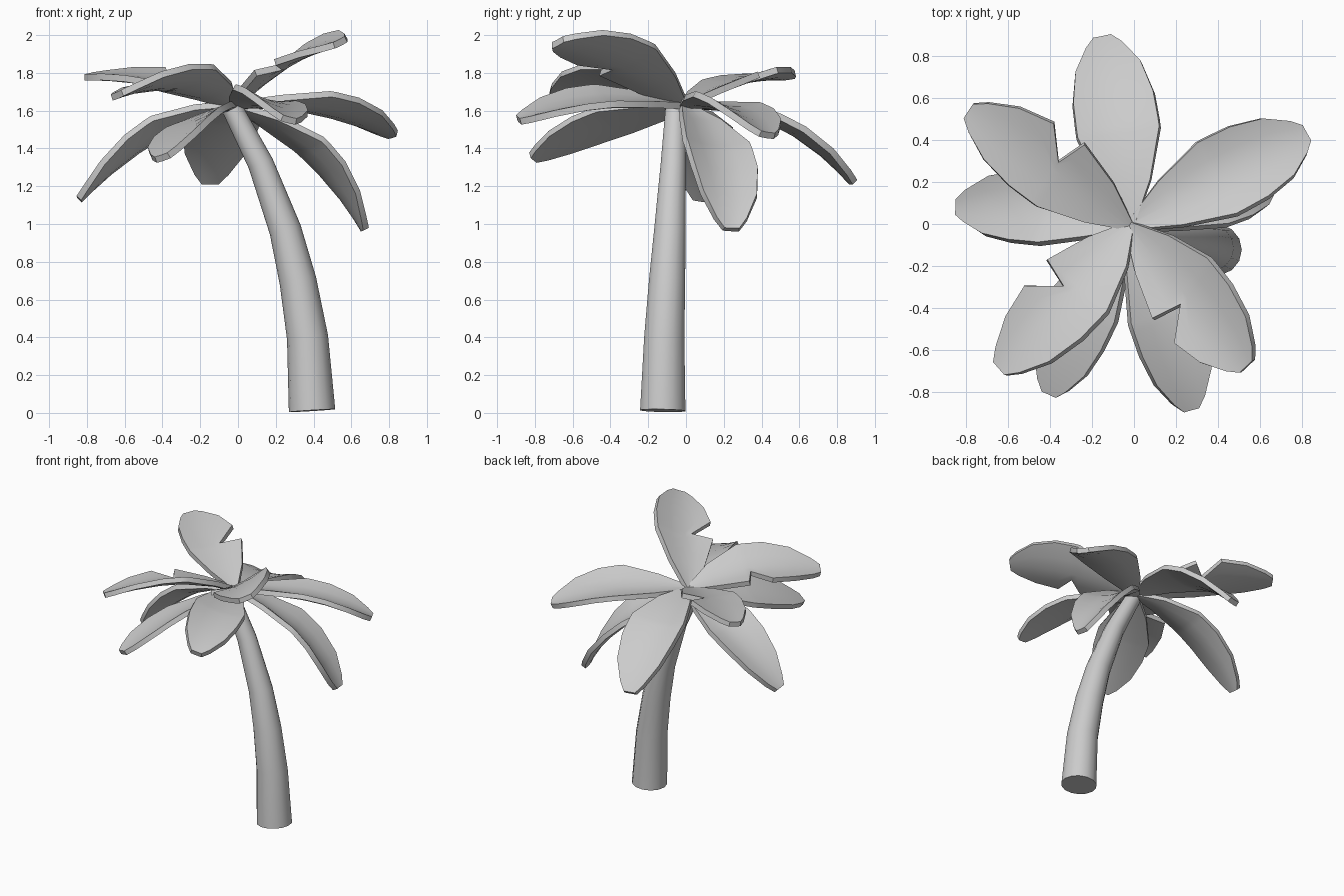
import bpy
from mathutils import Vector
from math import sin, cos, tau, radians

if "Cube" in bpy.data.objects:
    bpy.data.objects.remove(bpy.data.objects["Cube"])


def add_object(name, verts, faces, thickness=0):
    mesh = bpy.data.meshes.new(name)
    mesh.from_pydata(verts, [], faces)
    obj = bpy.data.objects.new(name, mesh)
    bpy.context.collection.objects.link(obj)
    bpy.ops.object.select_all(action='DESELECT')
    bpy.context.view_layer.objects.active = obj
    obj.select_set(True)
    if thickness:
        mod = obj.modifiers.new("thickness", 'SOLIDIFY')
        mod.thickness = thickness
        mod.offset = 0
        bpy.ops.object.modifier_apply(modifier=mod.name)
    bpy.ops.object.shade_smooth_by_angle(angle=radians(35))
    return obj


# Curved, tapering trunk: x, y, z, radius at each ring
path = [(.392, -.123, .012, .123), (.368, -.115, .4, .109), (.317, -.1, .7, .098),
        (.25, -.085, .97, .085), (.12, -.067, 1.32, .068), (-.03, -.055, 1.61, .055)]
SIDES = 14
centers = [Vector(p[:3]) for p in path]
verts, faces = [], []
for i, c in enumerate(centers):
    tangent = (centers[min(i + 1, len(path) - 1)] - centers[max(i - 1, 0)]).normalized()
    u = Vector((0, 1, 0)).cross(tangent).normalized()
    v = tangent.cross(u)
    for k in range(SIDES):
        a = tau * k / SIDES
        verts.append(c + path[i][3] * (u * cos(a) + v * sin(a)))
for i in range(len(path) - 1):
    for k in range(SIDES):
        a, b = i * SIDES + k, i * SIDES + (k + 1) % SIDES
        faces.append((a, b, b + SIDES, a + SIDES))
faces.append(tuple(reversed(range(SIDES))))
faces.append(tuple(range(len(verts) - SIDES, len(verts))))
add_object("trunk", verts, faces)

# Frond outline: position along the spine, half-width factor
OUTLINE = [(0, .12), (.2, .62), (.44, 1), (.485, 1), (.62, .98), (.8, .8), (.94, .45), (1, .22)]
ACROSS = [-1, -.5, 0, .5, 1]
ROOT = Vector((-.02, -.01, 1.63))


def frond(name, mid, tip, half, cup, roll, torn):
    mid, tip = Vector(mid), Vector(tip)
    ctrl = 2 * mid - (ROOT + tip) / 2
    verts, faces = [], []
    n = len(ACROSS)
    for i, (t, f) in enumerate(OUTLINE):
        p = (1 - t) ** 2 * ROOT + 2 * t * (1 - t) * ctrl + t * t * tip
        d = ((1 - t) * (ctrl - ROOT) + t * (tip - ctrl)).normalized()
        right = d.cross(Vector((0, 0, 1))).normalized()
        up = right.cross(d)
        side = right * cos(roll) + up * sin(roll)
        for s in ACROSS:
            w = half * f * s
            if torn and i == 3 and s > 0:   # tear on the right-hand edge
                w *= .25
            verts.append(p + side * w + up * cup * w * w / half)
    for i in range(len(OUTLINE) - 1):
        for k in range(n - 1):
            a = i * n + k
            faces.append((a, a + 1, a + n + 1, a + n))
    add_object(name, verts, faces, .035)


# Fronds: middle, tip, half width, cupping, roll, torn
fronds = [
    ((-.08, .48, 1.53), (-.15, .885, 1.22), .20, .15, 0, False),
    ((.44, .24, 1.60), (.82, .43, 1.47), .20, .25, .15, False),
    ((.38, .17, 1.36), (.67, .24, .97), .19, .25, .1, False),
    ((.27, -.36, 1.85), (.54, -.68, 1.96), .21, .2, -.36, True),
    ((.16, -.47, 1.64), (.27, -.885, 1.55), .18, .2, .25, False),
    ((-.25, -.42, 1.51), (-.40, -.81, 1.35), .18, .15, -.33, False),
    ((-.31, -.34, 1.735), (-.64, -.69, 1.68), .20, .22, -.28, True),
    ((-.44, .08, 1.46), (-.84, .08, 1.13), .18, .25, -.2, False),
    ((-.40, .27, 1.75), (-.79, .54, 1.78), .19, .15, .12, True),
]
for i, f in enumerate(fronds):
    frond(f"frond_{i + 1}", *f)
